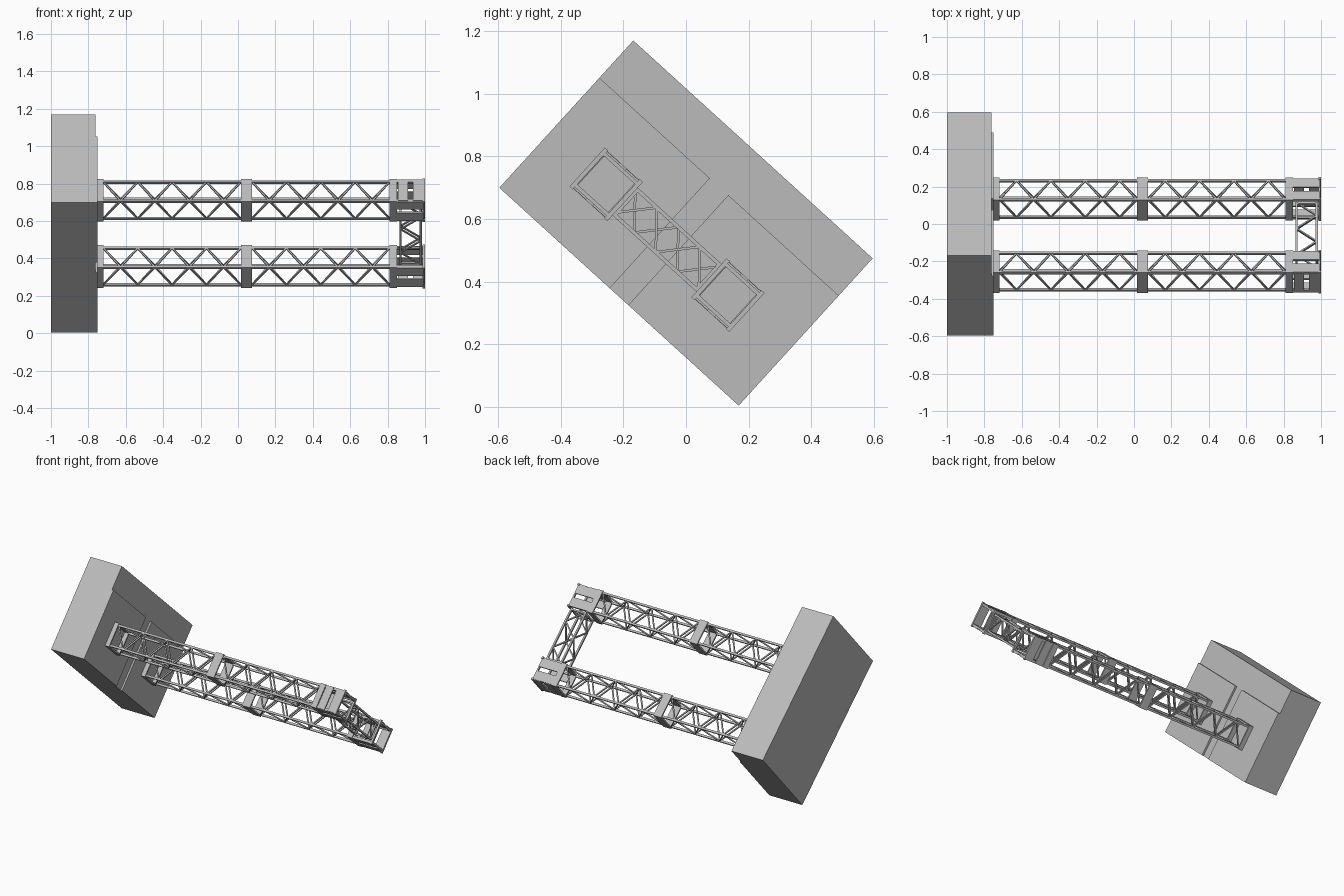
import bpy, bmesh, math
from mathutils import Matrix, Vector

cube = bpy.data.objects.get("Cube")
if cube:
    bpy.data.objects.remove(cube, do_unlink=True)

grey = bpy.data.materials.new("plain grey")
grey.use_nodes = True
COLOUR = (0.5, 0.5, 0.5, 1)
grey.diffuse_color = COLOUR
grey.node_tree.nodes["Principled BSDF"].inputs["Base Color"].default_value = COLOUR

# Local frame: x along the booms, y along the base's long side, z along its short side
TILT = Matrix.Translation((0, 0, 0.587)) @ Matrix.Rotation(math.radians(-42.3), 4, 'X')


def box(bm, lo, hi):
    lo, hi = Vector(lo), Vector(hi)
    size = hi - lo
    m = Matrix.Translation((lo + hi) / 2) @ Matrix.Diagonal((*size, 1))
    bmesh.ops.create_cube(bm, size=1, matrix=m)


def bar(bm, a, b, t):
    """Square bar of thickness t from a to b."""
    a, b = Vector(a), Vector(b)
    d = b - a
    turn = d.to_track_quat('X', 'Z').to_matrix().to_4x4()
    m = Matrix.Translation((a + b) / 2) @ turn @ Matrix.Diagonal((d.length, t, t, 1))
    bmesh.ops.create_cube(bm, size=1, matrix=m)


def finish(name, bm):
    mesh = bpy.data.meshes.new(name)
    bm.to_mesh(mesh)
    bm.free()
    mesh.materials.append(grey)
    obj = bpy.data.objects.new(name, mesh)
    obj.matrix_world = TILT
    bpy.context.collection.objects.link(obj)


def truss(bm, start, end, r, place, bays, chord, lace):
    """Four chords and zigzag lacing on each side; place maps (length, p, q) to local space."""
    for p in (-r, r):
        for q in (-r, r):
            bar(bm, place(start, p, q), place(end, p, q), chord)
    step = (end - start) / bays
    for side in (-1, 1):
        for i in range(bays):
            a, b = start + i * step, start + (i + 1) * step
            s = r * side * (-1) ** i
            bar(bm, place(a, -s, side * r), place(b, s, side * r), lace)
            bar(bm, place(a, side * r, -s), place(b, side * r, s), lace)


def collar(bm, x0, x1, cy, cz, r, t):
    """Hollow square sleeve of four plates."""
    for s in (-1, 1):
        a, b = sorted((s * r, s * (r - t)))
        box(bm, (x0, cy + a, cz - r), (x1, cy + b, cz + r))
        box(bm, (x0, cy - r + t, cz + a), (x1, cy + r - t, cz + b))


# Base block with two shallow panels
bm = bmesh.new()
box(bm, (-1, -0.517, -0.318), (-0.762, 0.517, 0.318))
finish("base_block", bm)
for name, y0, y1 in (("upper_panel", -0.517, -0.04), ("lower_panel", 0.04, 0.517)):
    bm = bmesh.new()
    box(bm, (-0.762, y0, -0.318), (-0.75, y1, 0.157))
    finish(name, bm)

CZ = -0.08
for name, cy, out in (("upper", -0.272, -1), ("lower", 0.254, 1)):
    # Boom in two laced sections
    bm = bmesh.new()
    place = lambda l, p, q: (l, cy + p, CZ + q)
    truss(bm, -0.72, 0.015, 0.069, place, 8, 0.013, 0.008)
    truss(bm, 0.075, 0.81, 0.069, place, 8, 0.013, 0.008)
    finish(name + "_boom", bm)

    # Sleeves joining the sections
    bm = bmesh.new()
    for x0, x1 in ((-0.755, -0.72), (0.015, 0.075), (0.81, 0.85)):
        collar(bm, x0, x1, cy, CZ, 0.081, 0.01)
    finish(name + "_sleeves", bm)

    # Corner cage: posts, side slats, outer slats and end frame
    bm = bmesh.new()
    for p in (-0.069, 0.069):
        for q in (-0.069, 0.069):
            bar(bm, place(0.85, p, q), place(0.99, p, q), 0.013)
    for s in (-1, 1):
        z0, z1 = sorted((CZ + s * 0.07, CZ + s * 0.08))
        for y0, y1 in ((-0.076, -0.014), (0.014, 0.076)):
            box(bm, (0.85, cy + y0, z0), (0.993, cy + y1, z1))
        y0, y1 = sorted((cy + s * 0.068, cy + s * 0.082))
        box(bm, (0.987, y0, CZ - 0.084), (1, y1, CZ + 0.084))
        z0, z1 = sorted((CZ + s * 0.062, CZ + s * 0.074))
        box(bm, (0.987, cy - 0.07, z0), (0.998, cy + 0.07, z1))
    y0, y1 = sorted((cy + out * 0.07, cy + out * 0.08))
    for x0, x1 in ((0.855, 0.91), (0.935, 0.99)):
        box(bm, (x0, y0, CZ - 0.076), (x1, y1, CZ + 0.076))
    finish(name + "_corner_cage", bm)

# Cross truss between the two corner cages
bm = bmesh.new()
truss(bm, -0.195, 0.177, 0.054, lambda l, p, q: (0.923 + p, l, CZ + q), 4, 0.012, 0.008)
for y in (-0.185, 0.167):
    for s in (-0.054, 0.054):
        bar(bm, (0.869, y, CZ + s), (0.977, y, CZ + s), 0.01)
        bar(bm, (0.923 + s, y, CZ - 0.054), (0.923 + s, y, CZ + 0.054), 0.01)
finish("cross_truss", bm)
